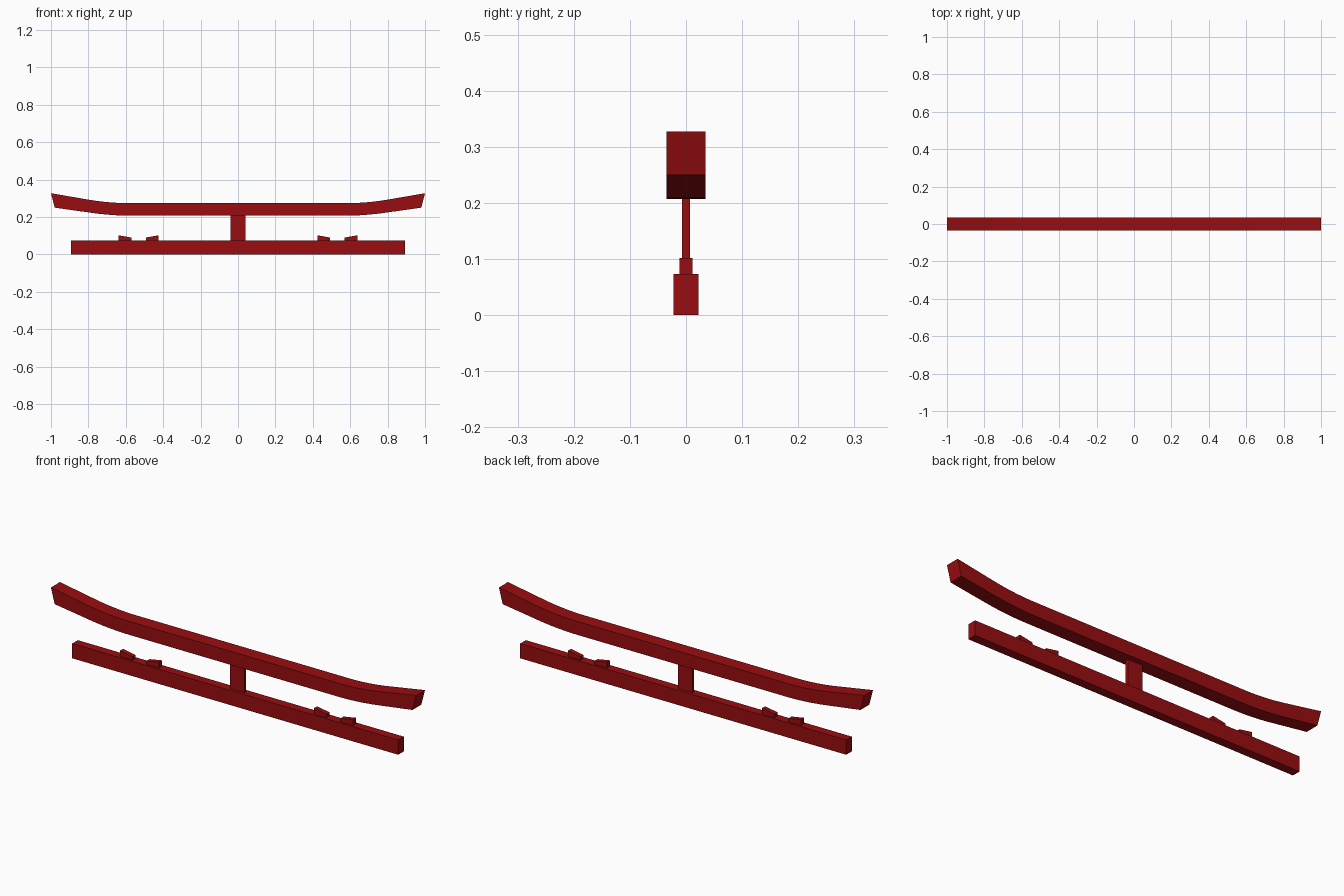
import bpy

cube = bpy.data.objects.get("Cube")
if cube:
    bpy.data.objects.remove(cube, do_unlink=True)

red = bpy.data.materials.new("vermilion_red")
red.use_nodes = True
colour = (0.32, 0.004, 0.005, 1)
red.diffuse_color = colour
red.node_tree.nodes["Principled BSDF"].inputs["Base Color"].default_value = colour


def extrude_strip(name, lower, upper, half_depth):
    """Solid from matching lower and upper (x, z) outlines, extruded along y."""
    n = len(lower)
    verts = [(x, y, z) for y in (-half_depth, half_depth) for x, z in lower + upper]
    faces = []
    for i in range(n - 1):
        a, b, c, d = i, i + 1, n + i + 1, n + i
        o = 2 * n
        faces += [(a, b, c, d), (d + o, c + o, b + o, a + o),
                  (a + o, b + o, b, a), (d, c, c + o, d + o)]
    faces += [(0, n, 3 * n, 2 * n), (n - 1, 3 * n - 1, 4 * n - 1, 2 * n - 1)]
    mesh = bpy.data.meshes.new(name)
    mesh.from_pydata(verts, [], faces)
    mesh.materials.append(red)
    obj = bpy.data.objects.new(name, mesh)
    bpy.context.collection.objects.link(obj)
    return obj


def block(name, x0, x1, z0, z1, half_depth):
    return extrude_strip(name, [(x0, z0), (x1, z0)], [(x0, z1), (x1, z1)], half_depth)


def sweep(t, reach, base, rise):
    """Flat middle, a rounded bend, then a straight rising tip."""
    start, bend = 0.58 * reach, 0.22 * reach
    x = abs(t) * reach
    d = max(0, x - start)
    lift = d * d / (2 * bend) if d < bend else d - bend / 2
    return (t * reach, base + rise * lift / (reach - start - bend / 2))


# Upswept top lintel with slanted ends
half = [0.58 + 0.22 * i / 8 for i in range(9)] + [1]
steps = [-t for t in reversed(half)] + half
lintel = extrude_strip("top_lintel",
                       [sweep(t, 0.98, 0.207, 0.043) for t in steps],
                       [sweep(t, 1.0, 0.274, 0.053) for t in steps], 0.035)
bpy.ops.object.select_all(action="DESELECT")
lintel.select_set(True)
bpy.context.view_layer.objects.active = lintel
bpy.ops.object.shade_smooth_by_angle()

# Straight tie beam and central strut
block("tie_beam", -0.893, 0.893, 0, 0.073, 0.022)
block("centre_strut", -0.04, 0.04, 0.06, 0.22, 0.007)

# Sloped wedges in pairs on the tie beam
for side, sign in (("left", 1), ("right", -1)):
    for place, low, high in (("inner", 0.493, 0.425), ("outer", 0.57, 0.638)):
        ends = sorted([(sign * low, 0.09), (sign * high, 0.102)])
        extrude_strip(f"{side}_{place}_wedge", [(x, 0.065) for x, z in ends], ends, 0.012)
